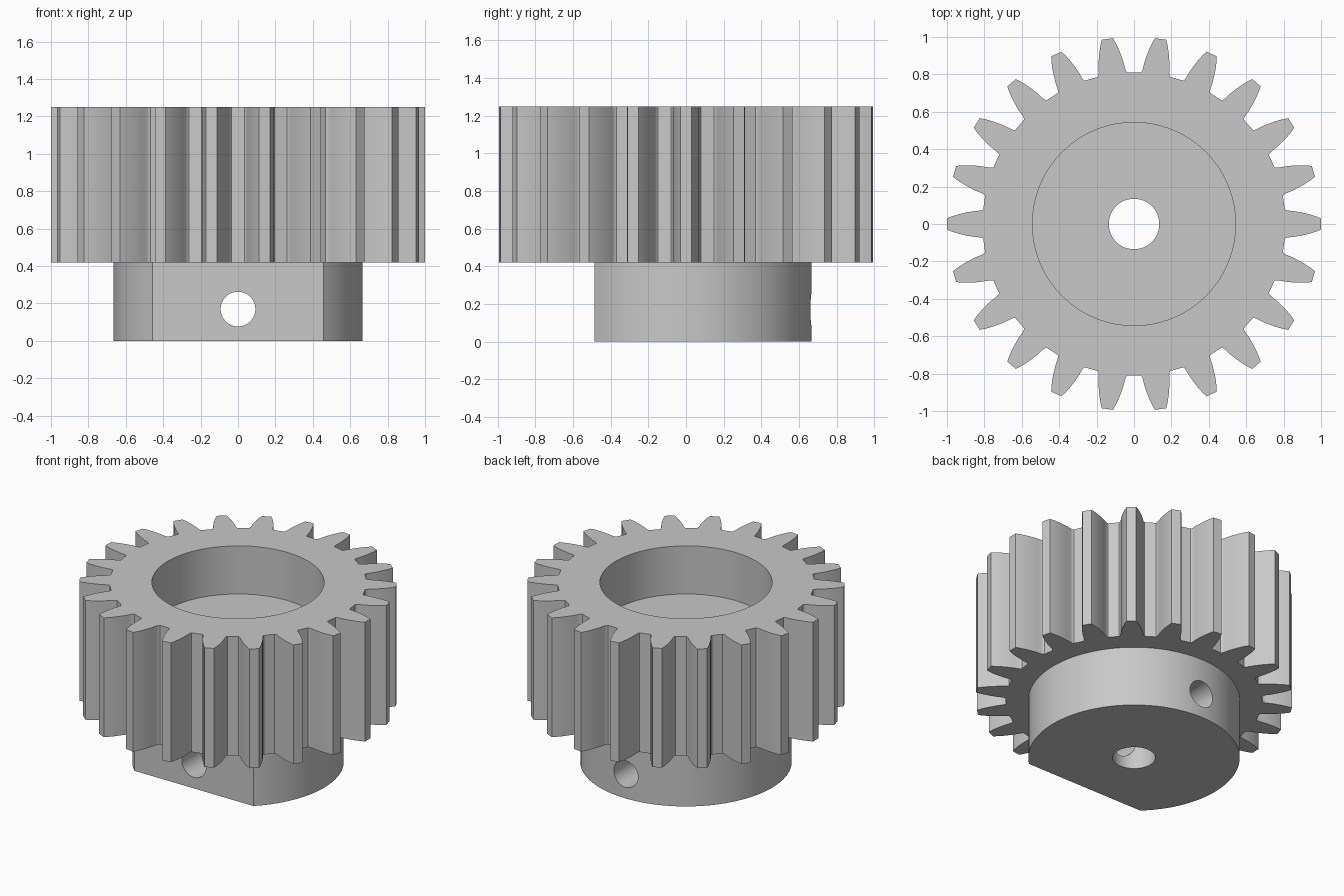
import bpy
import bmesh
import math
from mathutils import Matrix

if "Cube" in bpy.data.objects:
    bpy.data.objects.remove(bpy.data.objects["Cube"], do_unlink=True)

TEETH = 22
PITCH = 2 * math.pi / TEETH
GEAR_BASE, GEAR_TOP = 0.42, 1.25

# Single grey material
grey = bpy.data.materials.new("plain grey")
grey.use_nodes = True
grey.diffuse_color = (0.58, 0.58, 0.58, 1)
grey.node_tree.nodes["Principled BSDF"].inputs["Base Color"].default_value = (0.58, 0.58, 0.58, 1)


def add_object(name, bm):
    bmesh.ops.recalc_face_normals(bm, faces=bm.faces)
    mesh = bpy.data.meshes.new(name)
    bm.to_mesh(mesh)
    bm.free()
    mesh.materials.append(grey)
    obj = bpy.data.objects.new(name, mesh)
    bpy.context.collection.objects.link(obj)
    return obj


def prism(name, outline, z0, z1):
    bm = bmesh.new()
    face = bm.faces.new([bm.verts.new((x, y, z0)) for x, y in outline])
    top = bmesh.ops.extrude_face_region(bm, geom=[face])["geom"]
    verts = [v for v in top if isinstance(v, bmesh.types.BMVert)]
    bmesh.ops.translate(bm, verts=verts, vec=(0, 0, z1 - z0))
    return add_object(name, bm)


def circle(radius, count, start=0.0, end=2 * math.pi):
    # Open range of angles for a full turn, closed range for an arc
    steps = count if end - start > 6.28 else count - 1
    angles = [start + (end - start) * i / steps for i in range(count)]
    return [(radius * math.cos(a), radius * math.sin(a)) for a in angles]


def combine(target, tool, operation):
    mod = target.modifiers.new(tool.name, 'BOOLEAN')
    mod.object = tool
    mod.operation = operation
    mod.solver = 'EXACT'
    bpy.context.view_layer.objects.active = target
    bpy.ops.object.modifier_apply(modifier=mod.name)
    bpy.data.objects.remove(tool, do_unlink=True)


# Toothed body: half a tooth as (radius, half angle in degrees), mirrored and repeated
half_tooth = [(0.81, 5.7), (0.815, 5.3), (0.832, 4.9), (0.865, 4.5), (0.9, 3.9),
              (0.935, 3.25), (0.97, 2.5), (1.0, 1.72)]
tooth = [(r, -math.radians(a)) for r, a in half_tooth]
tooth += [(r, -a) for r, a in reversed(tooth)]
gear_outline = [(r * math.cos(a + i * PITCH), r * math.sin(a + i * PITCH))
                for i in range(TEETH) for r, a in tooth]
gear = prism("toothed_gear", gear_outline, GEAR_BASE, GEAR_TOP)

# Hub with a flat on the front, sunk into the body before joining
HUB_RADIUS, FLAT = 0.667, 0.485
edge = math.asin(FLAT / HUB_RADIUS)
hub = prism("hub", circle(HUB_RADIUS, 81, -edge, math.pi + edge), 0, 0.6)
combine(gear, hub, 'UNION')

# Round recess in the top and shaft bore through the middle
combine(gear, prism("recess", circle(0.543, 96), 0.915, 1.5), 'DIFFERENCE')
combine(gear, prism("bore", circle(0.135, 48), -0.5, 1.2), 'DIFFERENCE')

# Cross hole through the hub from front to back
cross = prism("cross_hole", circle(0.093, 40), -1, 1)
cross.data.transform(Matrix.Translation((0, 0, 0.17)) @ Matrix.Rotation(math.pi / 2, 4, 'X'))
combine(gear, cross, 'DIFFERENCE')

# Smooth flanks and walls, sharp corners
bpy.ops.object.select_all(action='DESELECT')
gear.select_set(True)
bpy.context.view_layer.objects.active = gear
bpy.ops.object.shade_smooth_by_angle(angle=math.radians(30))
